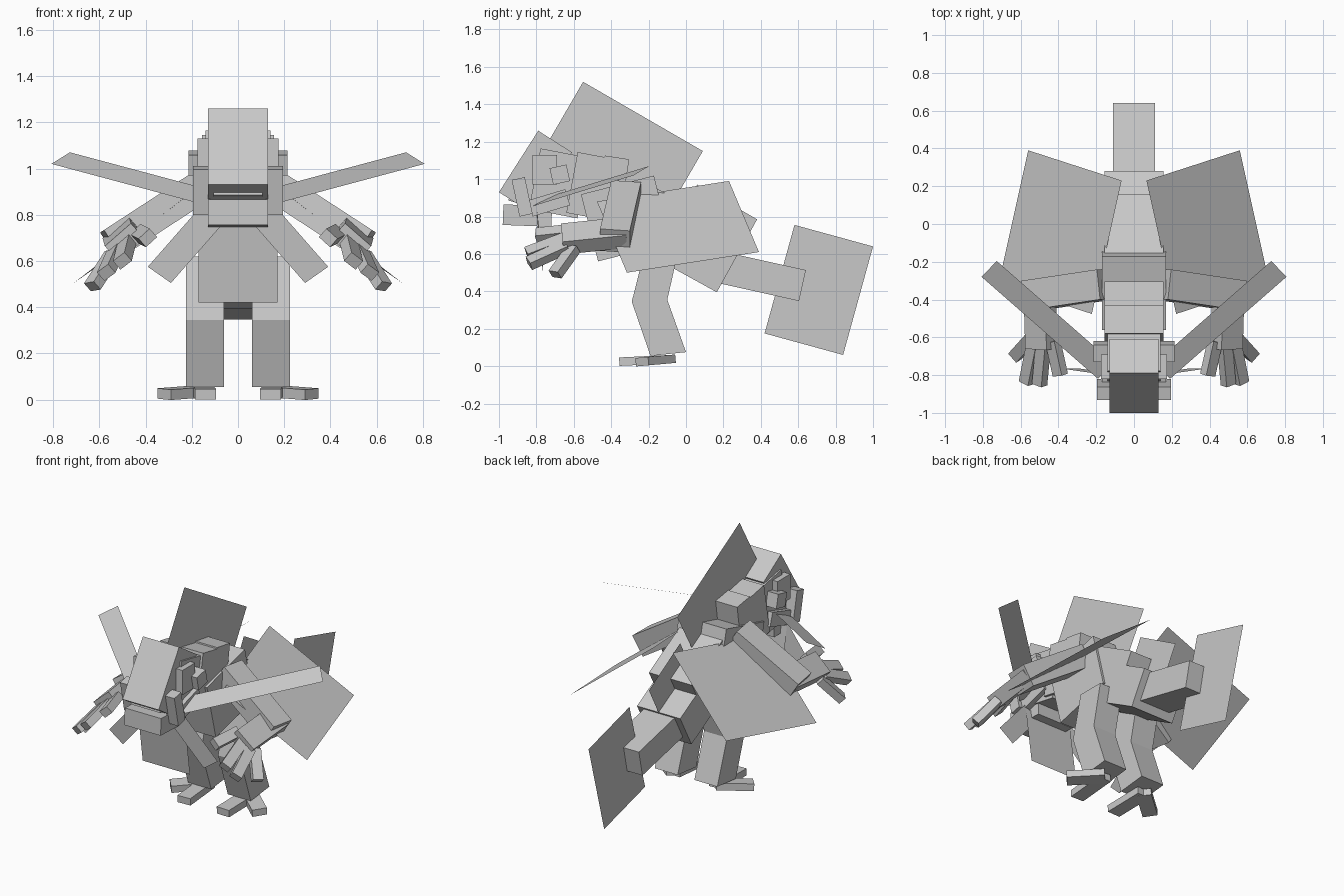
import bpy
from mathutils import Vector

cube = bpy.data.objects.get("Cube")
if cube:
    bpy.data.objects.remove(cube, do_unlink=True)

grey = bpy.data.materials.new("plain grey")
grey.use_nodes = True
colour = (0.58, 0.58, 0.58, 1)
grey.diffuse_color = colour
grey.node_tree.nodes["Principled BSDF"].inputs["Base Color"].default_value = colour


def make(name, verts, faces):
    mesh = bpy.data.meshes.new(name)
    mesh.from_pydata([tuple(v) for v in verts], [], faces)
    mesh.materials.append(grey)
    mesh.update()
    obj = bpy.data.objects.new(name, mesh)
    bpy.context.scene.collection.objects.link(obj)
    return obj


def extrude(name, profile, x0, x1):
    """Prism with a (y, z) profile spanning x0 to x1."""
    n = len(profile)
    verts = [(x, y, z) for x in (x0, x1) for y, z in profile]
    sides = [(i, (i + 1) % n, (i + 1) % n + n, i + n) for i in range(n)]
    return make(name, verts, sides + [tuple(range(n))[::-1], tuple(range(n, 2 * n))])


def slab(name, p, q, height, x0, x1):
    """Box whose lower edge runs from p to q in (y, z), spanning x0 to x1."""
    p, q = Vector(p), Vector(q)
    d = (q - p).normalized()
    up = Vector((-d.y, d.x)) * height
    return extrude(name, [p, q, q + up, p + up], x0, x1)


def limb(name, a, b, width, depth, side=(1, 0, 0)):
    """Box running from a to b; width is measured along side."""
    a, b = Vector(a), Vector(b)
    d = (b - a).normalized()
    s = Vector(side)
    s = (s - d * s.dot(d)).normalized()
    t = d.cross(s) * depth / 2
    s = s * width / 2
    verts = [c + o for c in (a, b) for o in (-s - t, s - t, s + t, t - s)]
    ends = [(3, 2, 1, 0), (4, 5, 6, 7)]
    return make(name, verts, ends + [(i, (i + 1) % 4, (i + 1) % 4 + 4, i + 4) for i in range(4)])


def plate(name, a, b, c):
    """Flat rectangle from three corners in order."""
    a, b, c = Vector(a), Vector(b), Vector(c)
    return make(name, [a, b, c, a + c - b], [(0, 1, 2, 3)])


# Body and tail
slab("chest", (-.47, .56), (-.08, .66), .37, -.17, .17)
slab("belly", (-.35, .68), (.0, .487), .33, -.155, .155)
slab("tail_base", (-.18, .585), (.165, .395), .24, -.155, .155)
slab("tail_tip", (.19, .44), (.604, .348), .17, -.11, .11)

# Neck and head
slab("neck", (-.49, .76), (-.36, .74), .37, -.155, .155)
slab("nape", (-.64, .82), (-.48, .79), .33, -.155, .155)
slab("snout", (-1, .93), (-.82, .815), .39, -.13, .13)
slab("skull", (-.84, .84), (-.58, .79), .33, -.14, .14)
slab("lower_jaw", (-.98, .755), (-.72, .745), .11, -.13, .13)
slab("inner_mouth", (-.95, .885), (-.8, .85), .035, -.105, .105)

# Upright sheets along the centre line
plate("back_sail", (0, -.55, 1.52), (0, .09, 1.15), (0, -.16, .72))
plate("rump_fin", (0, .06, .97), (0, .38, .785), (0, .28, .60))
plate("tail_fin", (0, .58, .755), (0, 1, .64), (0, .84, .06))
plate("throat_sheet", (-.17, -.79, .8), (-.17, -.735, .42), (.17, -.735, .42))

# Leg outline in (y, z)
LEG = [(-.22, .62), (-.29, .345), (-.19, .055), (0, .075), (-.10, .355), (-.04, .62)]

for side, m in (("left", 1), ("right", -1)):
    def pt(x, y, z):
        return (m * x, y, z)

    # Face plates
    slab(side + "_brow", (-.82, .97), (-.69, .97), .16, m * .13, m * .175)
    slab(side + "_cheek", (-.71, .97), (-.62, .99), .09, m * .12, m * .215)
    slab(side + "_lip", (-.89, .80), (-.82, .815), .2, m * .12, m * .195)
    slab(side + "_jaw_hinge", (-.82, .80), (-.62, .86), .09, m * .12, m * .17)

    # Wing, head frill and throat frill
    plate(side + "_wing", pt(.066, .23, .99), pt(.56, .39, .61), pt(.717, -.316, .50))
    plate(side + "_ear_frill", pt(.727, -.196, 1.07), pt(.807, -.28, 1.02), pt(.19, -.82, .855))
    plate(side + "_throat_frill", pt(.29, -.765, .505), pt(.39, -.765, .575), pt(.14, -.80, .86))

    # Arm and clawed hand
    limb(side + "_upper_arm", pt(.15, -.32, .93), pt(.55, -.38, .67), .16, .14, (0, 1, 0))
    limb(side + "_forearm", pt(.50, -.32, .715), pt(.49, -.66, .68), .15, .09, (m * .75, 0, -.66))
    for i, (base, tip) in enumerate([((.43, -.62, .72), (.39, -.80, .70)),
                                     ((.48, -.64, .68), (.50, -.85, .60)),
                                     ((.53, -.64, .64), (.57, -.84, .55)),
                                     ((.54, -.60, .63), (.63, -.70, .49))]):
        limb(f"{side}_finger_{i + 1}", pt(*base), pt(*tip), .065, .05, (m * .75, 0, -.66))

    # Leg and splayed foot
    extrude(side + "_leg", LEG, m * .06, m * .225)
    for i, tip in enumerate([(.14, -.355), (.32, -.235)]):
        limb(f"{side}_toe_{i + 1}", pt(.15, -.09, .037), pt(tip[0], tip[1], .024), .09, .045)
